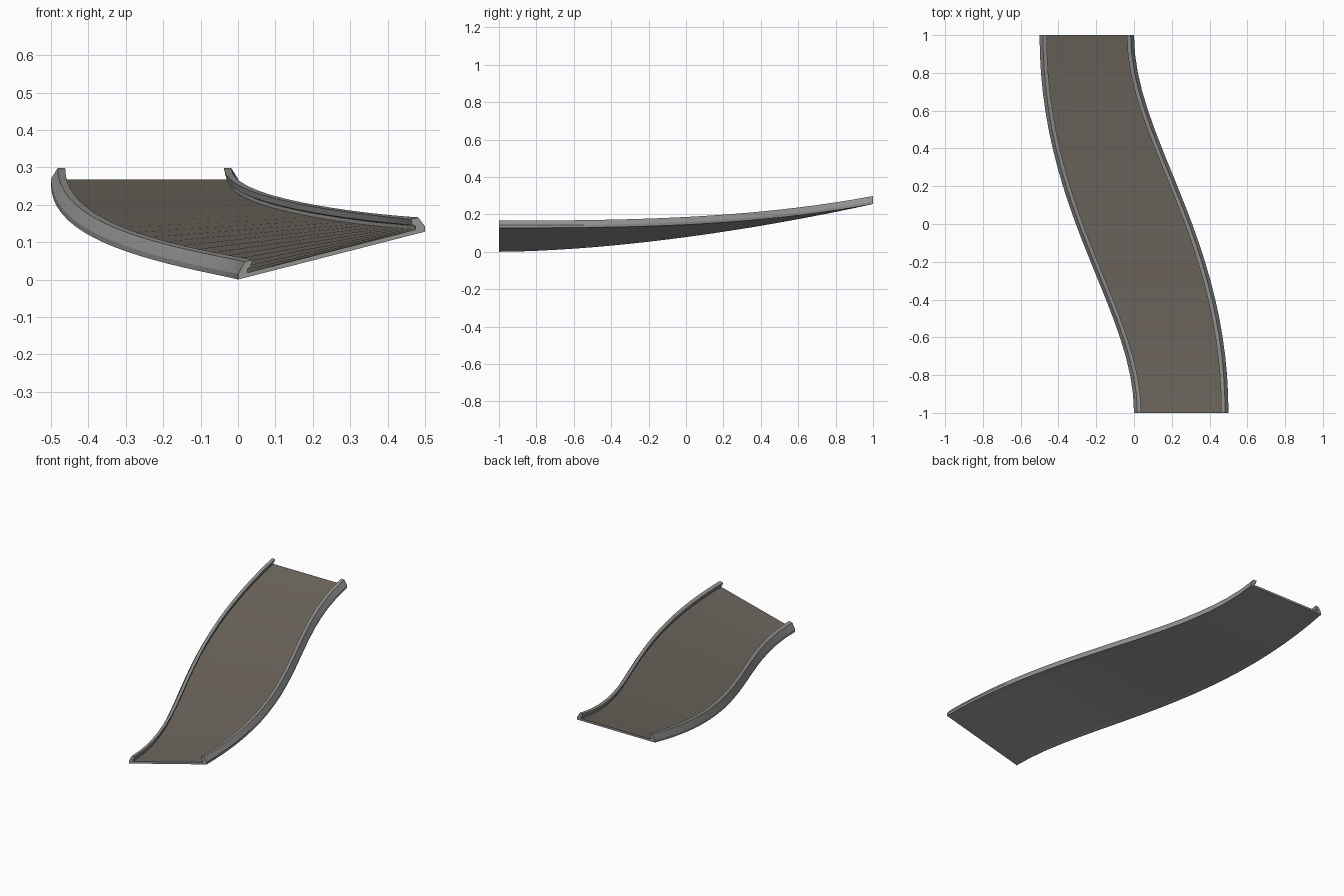
import bpy, bmesh

if "Cube" in bpy.data.objects:
    bpy.data.objects.remove(bpy.data.objects["Cube"])

SEG = 20


def material(name, rgb):
    m = bpy.data.materials.new(name)
    m.diffuse_color = (*rgb, 1)
    m.use_nodes = True
    m.node_tree.nodes["Principled BSDF"].inputs["Base Color"].default_value = m.diffuse_color
    return m


rail_grey = material("rail grey", (0.29, 0.29, 0.285))
road_brown = material("road brown", (0.155, 0.135, 0.112))


# S-curve of the left edge, as x for a given y
def left_x(y):
    lo, hi = 0.0, 1.0
    for _ in range(40):
        t = (lo + hi) / 2
        s = 1 - t
        yy = -s**3 + 3*s*s*t*(-0.45) + 3*s*t*t*0.05 + t**3
        lo, hi = (t, hi) if yy < y else (lo, t)
    return -0.5 * (3*s*t*t + t**3)


# Edge points of one station: the road is banked at the front, level at the back
def station(y):
    u = (y + 1) / 2
    left = (left_x(y), 0.255 * u**1.7)
    right = (-left_x(-y), 0.128 + 0.127 * u**2.9)
    return left, right


# Profile points are (side, inset from that edge, height above banked base)
def loft(name, profile):
    bm = bmesh.new()
    rings = []
    for i in range(SEG + 1):
        y = -1 + 2 * i / SEG
        (lx, lz), (rx, rz) = station(y)
        ring = []
        for side, inset, h in profile:
            x = lx + inset if side < 0 else rx - inset
            z = lz + (rz - lz) * (x - lx) / (rx - lx) + h
            ring.append(bm.verts.new((x, y, z)))
        rings.append(ring)
    n = len(profile)
    for a, b in zip(rings, rings[1:]):
        for j in range(n):
            k = (j + 1) % n
            bm.faces.new((a[j], a[k], b[k], b[j]))
    bm.faces.new(rings[0])
    bm.faces.new(rings[-1][::-1])
    bmesh.ops.recalc_face_normals(bm, faces=bm.faces[:])
    me = bpy.data.meshes.new(name)
    bm.to_mesh(me)
    bm.free()
    ob = bpy.data.objects.new(name, me)
    bpy.context.collection.objects.link(ob)
    me.materials.append(rail_grey)
    return ob


# Road deck: brown on top, grey below and on the ends
deck = loft("road_deck", [(-1, 0.026, 0), (1, 0.026, 0), (1, 0.026, 0.012), (-1, 0.026, 0.012)])
deck.data.materials.append(road_brown)
for p in deck.data.polygons:
    if p.normal.z > 0.5:
        p.material_index = 1

# Side rails: sloped outside, flat top, overhanging inner lip
rail = [(0, 0), (0, 0.014), (0.018, 0.043), (0.038, 0.043),
        (0.034, 0.026), (0.026, 0.022), (0.026, 0)]
for side, name in ((-1, "left_rail"), (1, "right_rail")):
    loft(name, [(side, i, h) for i, h in rail])

# Smooth along the curve, sharp across the profile
for ob in bpy.context.collection.objects:
    ob.select_set(True)
    bpy.context.view_layer.objects.active = ob
bpy.ops.object.shade_smooth_by_angle(angle=0.26)
